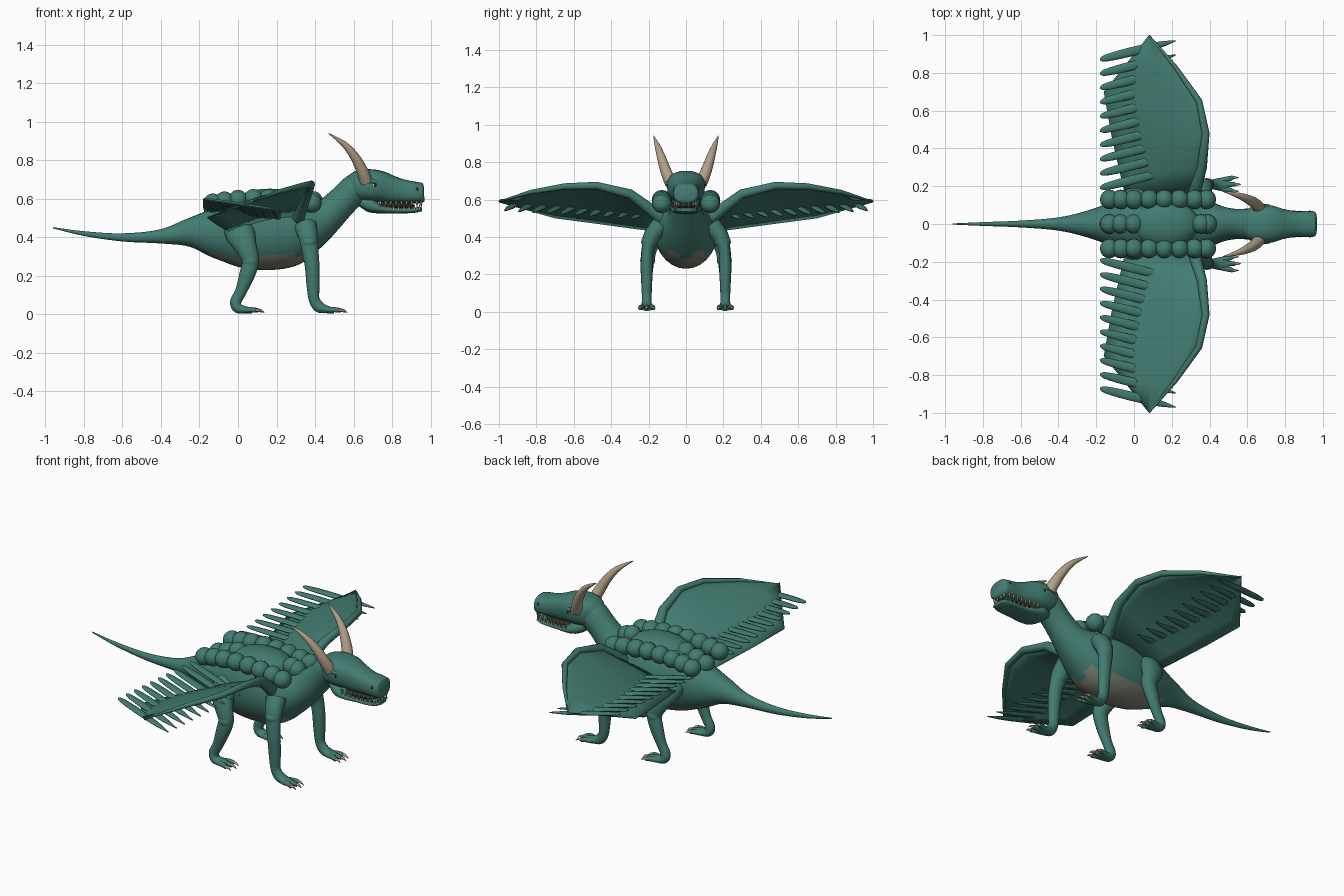
import bpy, bmesh, math
from mathutils import Vector, Matrix

cube = bpy.data.objects.get("Cube")
if cube:
    bpy.data.objects.remove(cube)


def material(name, rgb):
    m = bpy.data.materials.new(name)
    m.use_nodes = True
    m.diffuse_color = (*rgb, 1)
    m.node_tree.nodes["Principled BSDF"].inputs["Base Color"].default_value = (*rgb, 1)
    return m


TEAL = material("teal hide", (0.055, 0.2, 0.165))
BELLY = material("pale belly", (0.2, 0.22, 0.165))
HORN = material("horn tan", (0.44, 0.35, 0.24))
DARK = material("dark mouth", (0.03, 0.025, 0.025))
WHITE = material("eye white", (0.6, 0.6, 0.52))


def smooth_points(pts, n):
    """Catmull-Rom through points of any dimension."""
    out = []
    for i in range(len(pts) - 1):
        a, b, c, d = (pts[max(0, min(len(pts) - 1, i + k))] for k in (-1, 0, 1, 2))
        for j in range(n):
            t = j / n
            out.append([0.5 * (2 * q + (r - p) * t + (2 * p - 5 * q + 4 * r - s) * t * t
                               + (3 * q - p - 3 * r + s) * t ** 3)
                        for p, q, r, s in zip(a, b, c, d)])
    return out + [list(pts[-1])]


def add_tube(bm, pts, n=4, sides=16, ref=(0, 1, 0), power=1.0):
    """Loft of ellipses; each point is x, y, z, half width, half height."""
    pts = smooth_points(pts, n) if n > 1 else pts
    rings = []
    for i, p in enumerate(pts):
        a, b = pts[max(0, i - 1)], pts[min(len(pts) - 1, i + 1)]
        t = (Vector(b[:3]) - Vector(a[:3])).normalized()
        side = Vector(ref)
        side = (side - t * side.dot(t)).normalized()
        up = t.cross(side)
        ring = []
        for k in range(sides):
            ang = 2 * math.pi * k / sides
            c, s = math.cos(ang), math.sin(ang)
            c = math.copysign(abs(c) ** power, c)
            s = math.copysign(abs(s) ** power, s)
            ring.append(bm.verts.new(Vector(p[:3]) + side * c * p[3] + up * s * p[4]))
        rings.append(ring)
    for r, q in zip(rings, rings[1:]):
        for k in range(sides):
            bm.faces.new((r[k], r[(k + 1) % sides], q[(k + 1) % sides], q[k]))
    bm.faces.new(rings[0])
    bm.faces.new(rings[-1])


def add_ball(bm, centre, size, rot=None):
    m = Matrix.Translation(centre) @ (rot or Matrix()) @ Matrix.Diagonal((*size, 1))
    bmesh.ops.create_uvsphere(bm, u_segments=16, v_segments=10, radius=1, matrix=m)


def finish(bm, name, mat, mirror=False, angle=50):
    bmesh.ops.recalc_face_normals(bm, faces=bm.faces)
    me = bpy.data.meshes.new(name)
    bm.to_mesh(me)
    bm.free()
    me.materials.append(mat)
    ob = bpy.data.objects.new(name, me)
    bpy.context.scene.collection.objects.link(ob)
    bpy.ops.object.select_all(action="DESELECT")
    ob.select_set(True)
    bpy.context.view_layer.objects.active = ob
    bpy.ops.object.shade_smooth_by_angle(angle=math.radians(angle))
    if mirror:
        mod = ob.modifiers.new("Mirror", "MIRROR")
        mod.use_axis = (False, True, False)
        mod.use_mirror_merge = False
    return ob


def tube(name, mat, pts, mirror=False, **kw):
    bm = bmesh.new()
    add_tube(bm, pts, **kw)
    return finish(bm, name, mat, mirror)


# Tail, trunk and neck in one loft, with a pale belly underneath
body = tube("body", TEAL, [
    (-.96, 0, .45, .003, .003), (-.8, 0, .42, .01, .012), (-.6, 0, .4, .018, .021),
    (-.4, 0, .405, .035, .037), (-.25, 0, .425, .07, .076), (-.12, 0, .425, .115, .135),
    (0, 0, .43, .15, .185), (.15, 0, .435, .17, .205), (.28, 0, .44, .165, .188),
    (.38, 0, .465, .13, .13), (.46, 0, .51, .095, .093), (.54, 0, .585, .08, .08),
    (.61, 0, .65, .082, .08), (.67, 0, .67, .08, .07)], n=5, sides=28)
body.data.materials.append(BELLY)
for f in body.data.polygons:
    if f.normal.z < -.62 and -.14 < f.center.x < .37:
        f.material_index = 1

# Head
tube("skull", TEAL, [
    (.57, 0, .665, .05, .05), (.61, 0, .668, .085, .075), (.67, 0, .67, .1, .084),
    (.73, 0, .665, .098, .082), (.79, 0, .65, .08, .073), (.86, 0, .638, .068, .062),
    (.92, 0, .633, .07, .056), (.955, 0, .63, .066, .052), (.966, 0, .63, .05, .04)],
    sides=24, power=.8)
tube("lower_jaw", TEAL, [
    (.64, 0, .59, .05, .03), (.69, 0, .565, .08, .036), (.74, 0, .548, .08, .024),
    (.82, 0, .54, .066, .016), (.9, 0, .54, .062, .014), (.94, 0, .545, .054, .013),
    (.955, 0, .546, .035, .01)], sides=20, power=.8)
bm = bmesh.new()
add_ball(bm, (.81, 0, .565), (.11, .052, .02))
finish(bm, "mouth_inside", DARK)

bm = bmesh.new()
for i in range(8):
    x, y = .74 + .027 * i, .074 - .002 * i
    add_tube(bm, [(x, y, .588, .007, .008), (x, y, .556, .001, .001)], n=1, sides=8)
    add_tube(bm, [(x + .013, y - .008, .546, .006, .007), (x + .013, y - .008, .572, .001, .001)],
             n=1, sides=8)
for y in (.015, .04):
    add_tube(bm, [(.95, y, .585, .008, .008), (.952, y, .556, .001, .001)], n=1, sides=8)
finish(bm, "teeth", HORN, True)

for name, mat, spot, r in (("eyes", WHITE, (.705, .089, .67), .013),
                           ("pupils", DARK, (.711, .097, .671), .008),
                           ("nostrils", DARK, (.93, .062, .65), .009)):
    bm = bmesh.new()
    add_ball(bm, spot, (r, r, r))
    finish(bm, name, mat, True)
tube("brow_ridges", TEAL, [(.66, .085, .7, .008, .008), (.7, .09, .69, .016, .014),
                           (.745, .08, .685, .006, .006)], True, sides=10)
tube("horns", HORN, [
    (.665, .08, .69, .034, .034), (.645, .105, .745, .03, .03), (.605, .13, .82, .024, .024),
    (.55, .152, .885, .015, .015), (.47, .173, .94, .002, .002)], True)

# Legs
tube("front_legs", TEAL, [
    (.35, .14, .46, .05, .06), (.365, .185, .4, .045, .05), (.375, .205, .33, .032, .043),
    (.385, .21, .25, .033, .038), (.39, .21, .15, .029, .034), (.395, .21, .08, .026, .028),
    (.42, .21, .04, .027, .03), (.46, .21, .026, .035, .02), (.5, .21, .02, .032, .015)], True)
tube("hind_legs", TEAL, [
    (-.01, .11, .45, .06, .07), (.015, .165, .41, .05, .075), (.045, .195, .34, .042, .055),
    (.065, .205, .275, .036, .045), (.045, .21, .2, .031, .04), (.015, .21, .12, .025, .03),
    (-.012, .21, .065, .025, .029), (.0, .21, .032, .03, .026), (.04, .21, .024, .035, .018),
    (.075, .21, .02, .03, .014)], True)
bm = bmesh.new()
add_ball(bm, (.37, .195, .375), (.045, .045, .036))
add_ball(bm, (.065, .205, .275), (.044, .04, .04))
finish(bm, "leg_joints", TEAL, True)

toes, claws = bmesh.new(), bmesh.new()
for heel in (.46, .03):
    for k in (-1, 0, 1):
        y, tip = .21 + .022 * k, .21 + .036 * k
        x = heel + .075 - .012 * abs(k)
        add_tube(toes, [(heel, y, .024, .013, .014), (heel + .04, (y + tip) / 2, .025, .014, .014),
                        (x, tip, .02, .011, .012)], sides=10)
        add_tube(claws, [(x - .004, tip, .022, .009, .009), (x + .016, tip, .02, .006, .006),
                         (x + .032, tip, .008, .001, .001)], sides=8)
finish(toes, "toes", TEAL, True)
finish(claws, "claws", HORN, True)

# Wings: arm, skin stretched from the arm to the rear edge, and feathers
lead = [(.31, .13, .5), (.36, .3, .63), (.38, .48, .675), (.345, .65, .67),
        (.22, .83, .64), (.08, 1, .59)]
rear = [(-.04, .12, .43), (-.07, .25, .445), (-.12, .47, .475), (-.16, .7, .505),
        (-.04, .85, .548), (.075, .995, .588)]
radii = (.035, .026, .02, .017, .012, .003)
tube("wing_arms", TEAL, [(*p, r, r) for p, r in zip(lead, radii)], True,
     n=1, sides=12, ref=(1, 0, 0))
bm = bmesh.new()
STEPS = 8
grid = []
for a, b in zip(lead, rear):
    row = []
    for j in range(STEPS + 1):
        t = j / STEPS
        p = Vector(a).lerp(Vector(b), t)
        p.z += .012 * math.sin(math.pi * t)
        row.append(bm.verts.new(p))
    grid.append(row)
for r, q in zip(grid, grid[1:]):
    for j in range(STEPS):
        bm.faces.new((r[j], r[j + 1], q[j + 1], q[j]))
skin = finish(bm, "wing_skin", TEAL, True)
skin.modifiers.new("Thickness", "SOLIDIFY").thickness = .006

bm = bmesh.new()
for i in range(10):
    t = i / 9
    y, z = .19 + .68 * t, .555 + .045 * t
    add_tube(bm, [(-.18, y, z, .004, .003), (-.15, y + .008, z - .005, .018, .008),
                  (-.03, y + .038, z - .022, .024, .01), (.12, y + .075, z - .045, .019, .009),
                  (.22, y + .1, z - .06, .003, .003)], sides=10)
finish(bm, "wing_feathers", TEAL, True)

# Rounded scales along the back
bm = bmesh.new()
for i, x in enumerate((-.13, -.07, .0, .08, .16, .24, .32, .385)):
    z = .578 + .024 * math.sin(math.pi * i / 7)
    add_ball(bm, (x, .13, z), (.05, .052, .05))
finish(bm, "side_scales", TEAL, True)
bm = bmesh.new()
for x, z in ((-.13, .555), (-.07, .575), (.0, .595), (.355, .6), (.39, .59)):
    add_ball(bm, (x, 0, z), (.05, .052, .05))
finish(bm, "middle_scales", TEAL)
bm = bmesh.new()
add_ball(bm, (.165, 0, .585), (.18, .125, .068))
finish(bm, "back_plate", TEAL)
